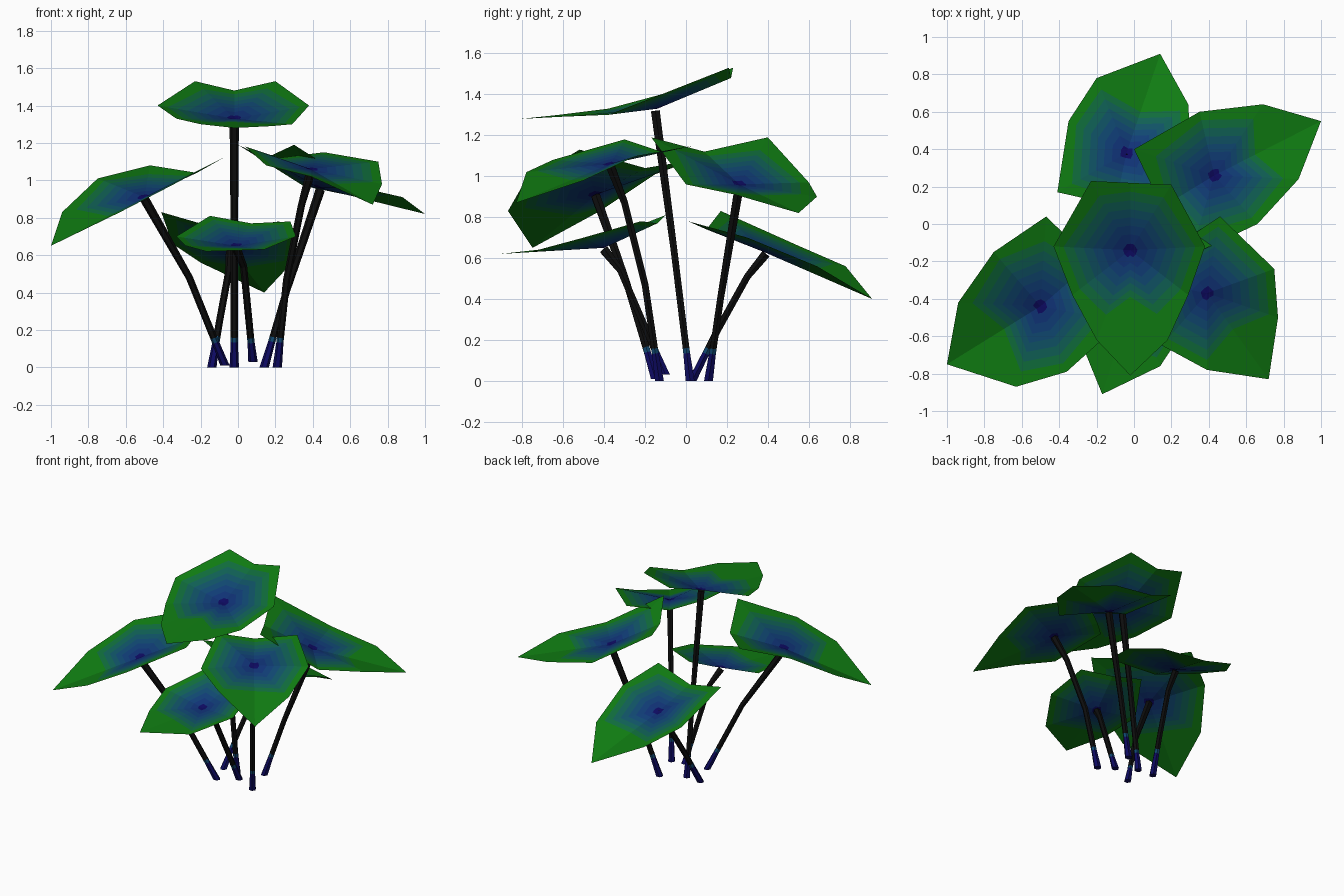
import bpy
import bmesh
import math
from mathutils import Vector

cube = bpy.data.objects.get("Cube")
if cube:
    bpy.data.objects.remove(cube)


def make_material(name, rgb):
    mat = bpy.data.materials.new(name)
    mat.use_nodes = True
    colour = (*rgb, 1)
    mat.diffuse_color = colour
    bsdf = mat.node_tree.nodes["Principled BSDF"]
    bsdf.inputs["Base Color"].default_value = colour
    bsdf.inputs["Roughness"].default_value = 0.9
    return mat


navy = make_material("navy", (0.004, 0.003, 0.12))
black = make_material("stem black", (0.004, 0.004, 0.004))
green = make_material("leaf green", (0.005, 0.2, 0.006))

# Bands that fade from blue at the heart of a leaf to green
bands = [
    make_material("deep blue", (0.005, 0.032, 0.18)),
    make_material("blue", (0.005, 0.046, 0.18)),
    make_material("sea blue", (0.005, 0.064, 0.165)),
    make_material("teal", (0.005, 0.085, 0.13)),
    make_material("sea green", (0.005, 0.115, 0.09)),
    make_material("dull green", (0.005, 0.15, 0.045)),
]
leaf_materials = [navy] + bands + [green]
stem_materials = [navy, bands[2], black]
BAND_REACH = (0.11, 0.27, 0.42, 0.56, 0.7, 0.85, 1.0)


def finish(name, bm, materials):
    mesh = bpy.data.meshes.new(name)
    bm.to_mesh(mesh)
    bm.free()
    for mat in materials:
        mesh.materials.append(mat)
    obj = bpy.data.objects.new(name, mesh)
    bpy.context.collection.objects.link(obj)


def leaf(name, heart, rim):
    """Creased leaf: straight spokes from the heart to each rim corner."""
    heart = Vector(heart)
    spokes = [Vector(p) - heart for p in rim]
    longest = max(s.length for s in spokes)
    bm = bmesh.new()
    rings = []
    for reach in BAND_REACH:
        ring = []
        for s in spokes:
            # The pointed tip stays plain green
            limit = 0.25 if s.length == longest else min(0.87 * s.length, 0.37)
            ring.append(bm.verts.new(heart + s.normalized() * limit * reach))
        rings.append(ring)
    rings.append([bm.verts.new(heart + s) for s in spokes])

    middle = bm.verts.new(heart)
    n = len(spokes)
    for i in range(n):
        j = (i + 1) % n
        bm.faces.new((middle, rings[0][i], rings[0][j]))
        for k in range(len(rings) - 1):
            inner, outer = rings[k], rings[k + 1]
            face = bm.faces.new((inner[i], outer[i], outer[j], inner[j]))
            face.material_index = k + 1
    finish(name, bm, leaf_materials)


def stem(name, points, sides=6):
    """Bent tube with a coloured foot and a flared top."""
    path = [Vector(p) for p in points]
    foot, nxt = path[0], path[1]
    # Extra rings where the foot colours change
    cuts = [foot.lerp(nxt, (z - foot.z) / (nxt.z - foot.z)) for z in (0.135, 0.16)]
    path = [foot] + cuts + path[1:]
    last = len(path) - 1
    bm = bmesh.new()
    rings = []
    for k, p in enumerate(path):
        along = path[min(k + 1, last)] - path[max(k - 1, 0)]
        turn = Vector((0, 0, 1)).rotation_difference(along)
        radius = 0.025 if k in (0, last) else 0.019
        if k == 0:
            turn.identity()
        ring = []
        for s in range(sides):
            a = math.tau * s / sides
            offset = Vector((math.cos(a), math.sin(a), 0)) * radius
            ring.append(bm.verts.new(p + turn @ offset))
        rings.append(ring)
    for k in range(last):
        for i in range(sides):
            j = (i + 1) % sides
            face = bm.faces.new((rings[k][i], rings[k][j],
                                 rings[k + 1][j], rings[k + 1][i]))
            face.material_index = min(k, 2)
    bm.faces.new(rings[0][::-1])
    bm.faces.new(rings[-1]).material_index = 2
    finish(name, bm, stem_materials)


# Top leaf
leaf("top_leaf", (-0.02, -0.14, 1.33), [
    (-0.02, 0.22, 1.48), (-0.23, 0.23, 1.53), (-0.43, -0.12, 1.4),
    (-0.33, -0.38, 1.33), (-0.2, -0.62, 1.3), (-0.02, -0.81, 1.28),
    (0.18, -0.62, 1.29), (0.29, -0.38, 1.3), (0.38, -0.12, 1.4),
    (0.2, 0.21, 1.53)])
stem("top_stem", [(-0.02, 0.02, 0), (-0.02, -0.06, 0.65), (-0.02, -0.15, 1.32)])

# Right leaf
leaf("right_leaf", (-0.5, -0.44, 0.91), [
    (-0.47, 0.04, 1.08), (-0.75, -0.15, 1.01), (-0.94, -0.42, 0.83),
    (-1, -0.75, 0.65), (-0.63, -0.87, 0.83), (-0.36, -0.79, 0.97),
    (-0.06, -0.52, 1.13), (-0.22, -0.2, 1.04)])
stem("right_stem", [(-0.07, -0.15, 0.01), (-0.26, -0.29, 0.48), (-0.5, -0.44, 0.9)])

# Back leaf
leaf("back_leaf", (-0.04, 0.38, 0.63), [
    (-0.41, 0.17, 0.83), (-0.1, 0.1, 0.74), (0.22, 0.01, 0.78),
    (0.31, 0.3, 0.7), (0.29, 0.64, 0.56), (0.14, 0.91, 0.4),
    (-0.2, 0.78, 0.56), (-0.35, 0.55, 0.66)])
stem("back_stem", [(-0.14, 0.03, 0), (-0.1, 0.15, 0.24), (-0.05, 0.3, 0.51),
                   (-0.04, 0.39, 0.62)])

# Left front leaf
leaf("left_front_leaf", (0.39, -0.37, 1.06), [
    (0.46, 0.04, 1.15), (0.22, -0.12, 1.12), (0.04, -0.3, 1.18),
    (0.15, -0.65, 1.08), (0.39, -0.78, 1.02), (0.72, -0.83, 0.87),
    (0.77, -0.5, 0.98), (0.75, -0.24, 1.1)])
stem("left_front_stem", [(0.21, -0.13, 0), (0.26, -0.2, 0.47), (0.34, -0.3, 0.87),
                         (0.39, -0.37, 1.05)])

# Left back leaf
leaf("left_back_leaf", (0.43, 0.26, 0.96), [
    (0, 0.4, 1.19), (0.15, 0.09, 1.12), (0.3, -0.17, 1.19),
    (0.66, 0, 0.96), (0.88, 0.24, 0.91), (1, 0.55, 0.82),
    (0.69, 0.64, 0.9), (0.35, 0.6, 0.97)])
stem("left_back_stem", [(0.14, 0.11, 0), (0.26, 0.17, 0.41), (0.44, 0.26, 0.95)])

# Low front leaf
leaf("front_leaf", (-0.01, -0.4, 0.65), [
    (0.07, -0.14, 0.77), (-0.15, -0.1, 0.81), (-0.33, -0.38, 0.7),
    (-0.28, -0.64, 0.65), (-0.17, -0.91, 0.62), (0.14, -0.76, 0.63),
    (0.31, -0.5, 0.7), (0.28, -0.22, 0.78)])
stem("front_stem", [(0.08, -0.1, 0.03), (0.03, -0.32, 0.54), (-0.01, -0.4, 0.64)])
